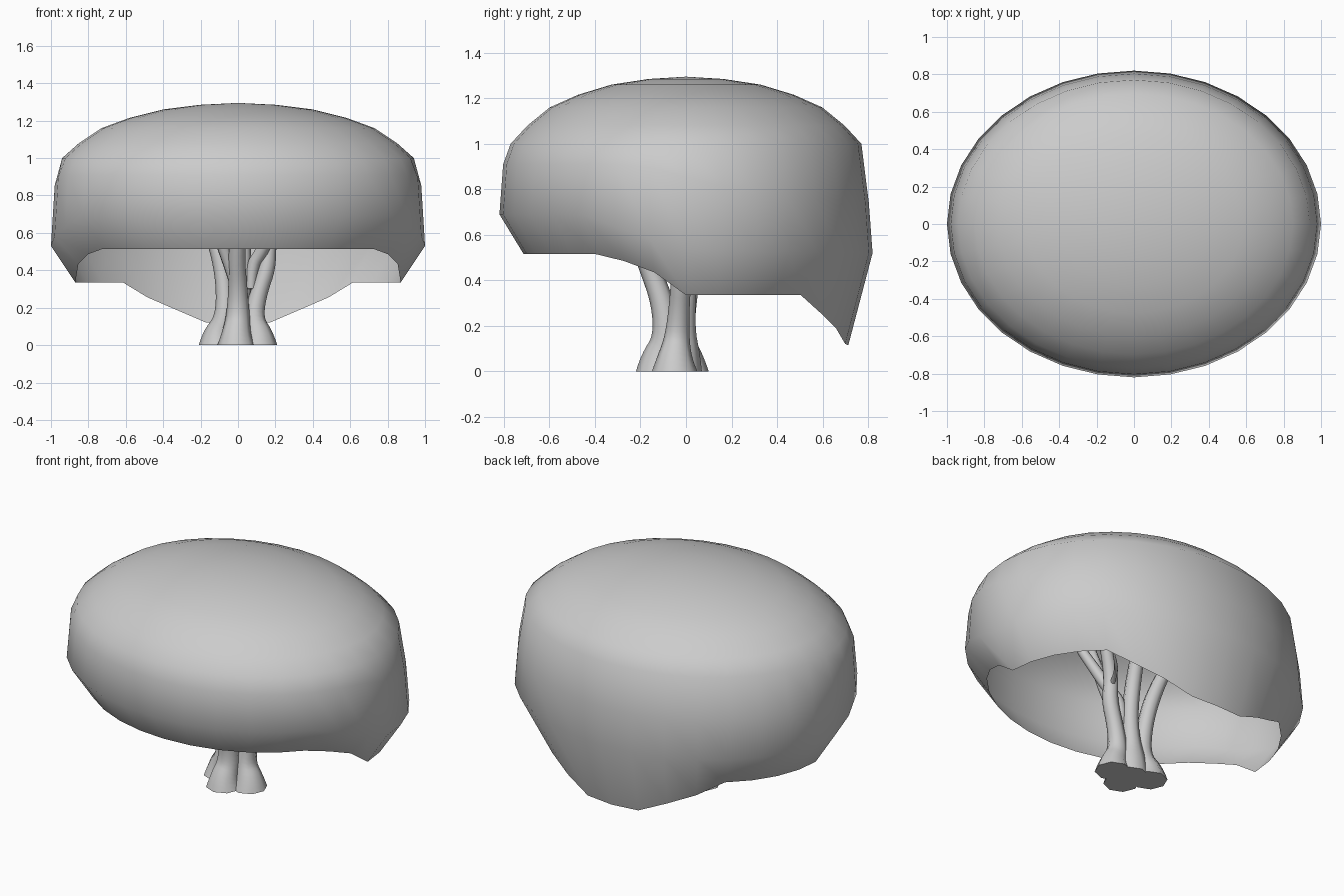
import bpy, bmesh, math
from math import sin, cos, radians

cube = bpy.data.objects.get("Cube")
if cube:
    bpy.data.objects.remove(cube, do_unlink=True)

grey = bpy.data.materials.new("plain grey")
grey.use_nodes = True
grey.diffuse_color = (0.6, 0.6, 0.6, 1)
grey.node_tree.nodes["Principled BSDF"].inputs["Base Color"].default_value = (0.6, 0.6, 0.6, 1)

SEGMENTS = 32
DEPTH = 0.82


def lerp_table(table, x):
    """Piecewise linear lookup in (x, value) pairs."""
    for (x0, v0), (x1, v1) in zip(table, table[1:]):
        if x <= x1:
            return v0 + (v1 - v0) * max(0, x - x0) / (x1 - x0)
    return table[-1][1]


def add_object(name, mesh, angle):
    obj = bpy.data.objects.new(name, mesh)
    bpy.context.collection.objects.link(obj)
    mesh.materials.clear()
    mesh.materials.append(grey)
    bpy.ops.object.select_all(action='DESELECT')
    obj.select_set(True)
    bpy.context.view_layer.objects.active = obj
    bpy.ops.object.shade_smooth_by_angle(angle=radians(angle))
    return obj


# Canopy: open domed shell, its lower rings change height from front (-90) to back (90)
dome = [(0.2, 1.285), (0.4, 1.26), (0.58, 1.215), (0.73, 1.16), (0.85, 1.08), (0.94, 1.0)]
shoulder = [(-90, 0.91), (-15, 0.91), (25, 0.76), (90, 0.74)]
belly = [(-90, 0.69), (-34, 0.69), (0, 0.53), (90, 0.52)]
rim = [(-90, 0.515), (-33.75, 0.515), (-22.5, 0.485), (-11.25, 0.435), (0, 0.335),
       (45, 0.335), (56.25, 0.255), (67.5, 0.19), (78.75, 0.12), (90, 0.115)]
rings = [(r, [(90, z)]) for r, z in dome]
rings += [(0.98, shoulder), (1.0, belly), (0.87, rim)]

bm = bmesh.new()
top = bm.verts.new((0, 0, 1.295))
previous = None
for radius, heights in rings:
    ring = []
    for i in range(SEGMENTS):
        a = 2 * math.pi * i / SEGMENTS
        facing = math.degrees(math.asin(max(-1, min(1, sin(a)))))
        z = lerp_table(heights, facing) if len(heights) > 1 else heights[0][1]
        ring.append(bm.verts.new((radius * cos(a), radius * DEPTH * sin(a), z)))
    for i in range(SEGMENTS):
        j = (i + 1) % SEGMENTS
        if previous:
            bm.faces.new((previous[i], ring[i], ring[j], previous[j]))
        else:
            bm.faces.new((top, ring[i], ring[j]))
    previous = ring
canopy_mesh = bpy.data.meshes.new("canopy")
bm.to_mesh(canopy_mesh)
bm.free()
add_object("canopy", canopy_mesh, 60)


# Trunk: flared stems that twist upward and fork, as tapered tubes
def limb(name, points):
    """points: (x, y, z, radius)"""
    curve = bpy.data.curves.new(name, 'CURVE')
    curve.dimensions = '3D'
    curve.bevel_depth = 1
    curve.bevel_resolution = 2
    curve.use_fill_caps = True
    spline = curve.splines.new('NURBS')
    spline.points.add(len(points) - 1)
    for p, (x, y, z, r) in zip(spline.points, points):
        p.co = (x, y, z, 1)
        p.radius = r
    spline.order_u = 3
    spline.use_endpoint_u = True
    spline.resolution_u = 4
    helper = bpy.data.objects.new(name + " path", curve)
    bpy.context.collection.objects.link(helper)
    bpy.context.view_layer.update()
    graph = bpy.context.evaluated_depsgraph_get()
    mesh = bpy.data.meshes.new_from_object(helper.evaluated_get(graph))
    bpy.data.objects.remove(helper, do_unlink=True)
    add_object(name, mesh, 50)


limb("right_stem", [(-0.11, 0, 0, 0.1), (-0.11, 0, 0.05, 0.08), (-0.07, -0.02, 0.14, 0.055),
                    (-0.07, 0, 0.3, 0.045), (-0.1, 0.03, 0.5, 0.045), (-0.2, 0.06, 0.75, 0.035),
                    (-0.3, 0.1, 1.0, 0.02)])
limb("front_stem", [(-0.01, -0.12, 0, 0.1), (-0.01, -0.12, 0.05, 0.08), (0, -0.08, 0.14, 0.065),
                    (0, -0.1, 0.3, 0.05), (-0.01, -0.17, 0.48, 0.045), (0.02, -0.28, 0.75, 0.035),
                    (0, -0.38, 1.0, 0.02)])
limb("left_stem", [(0.11, -0.05, 0, 0.1), (0.11, -0.05, 0.05, 0.08), (0.08, -0.04, 0.14, 0.055),
                   (0.11, -0.03, 0.28, 0.045), (0.16, -0.02, 0.42, 0.045), (0.16, 0, 0.55, 0.04),
                   (0.28, 0.06, 0.8, 0.03), (0.35, 0.1, 1.0, 0.02)])
limb("middle_stem", [(0, -0.03, 0, 0.1), (0, -0.03, 0.1, 0.09), (0.01, -0.01, 0.2, 0.05),
                     (0.03, 0, 0.35, 0.045), (0.02, 0.01, 0.55, 0.045), (0.05, 0.12, 0.8, 0.035),
                     (0.02, 0.25, 1.05, 0.02)])
limb("left_fork", [(0.07, -0.03, 0.3, 0.025), (0.07, -0.02, 0.42, 0.035), (0.13, -0.05, 0.5, 0.035),
                   (0.22, -0.13, 0.7, 0.03), (0.35, -0.22, 0.95, 0.02)])
limb("front_fork", [(0, -0.1, 0.28, 0.03), (-0.05, -0.13, 0.45, 0.035), (-0.15, -0.2, 0.7, 0.03),
                    (-0.25, -0.28, 0.95, 0.02)])
limb("twig", [(0.16, 0, 0.5, 0.015), (0.2, 0.08, 0.53, 0.012), (0.26, 0.16, 0.52, 0.01),
              (0.31, 0.2, 0.55, 0.006)])
